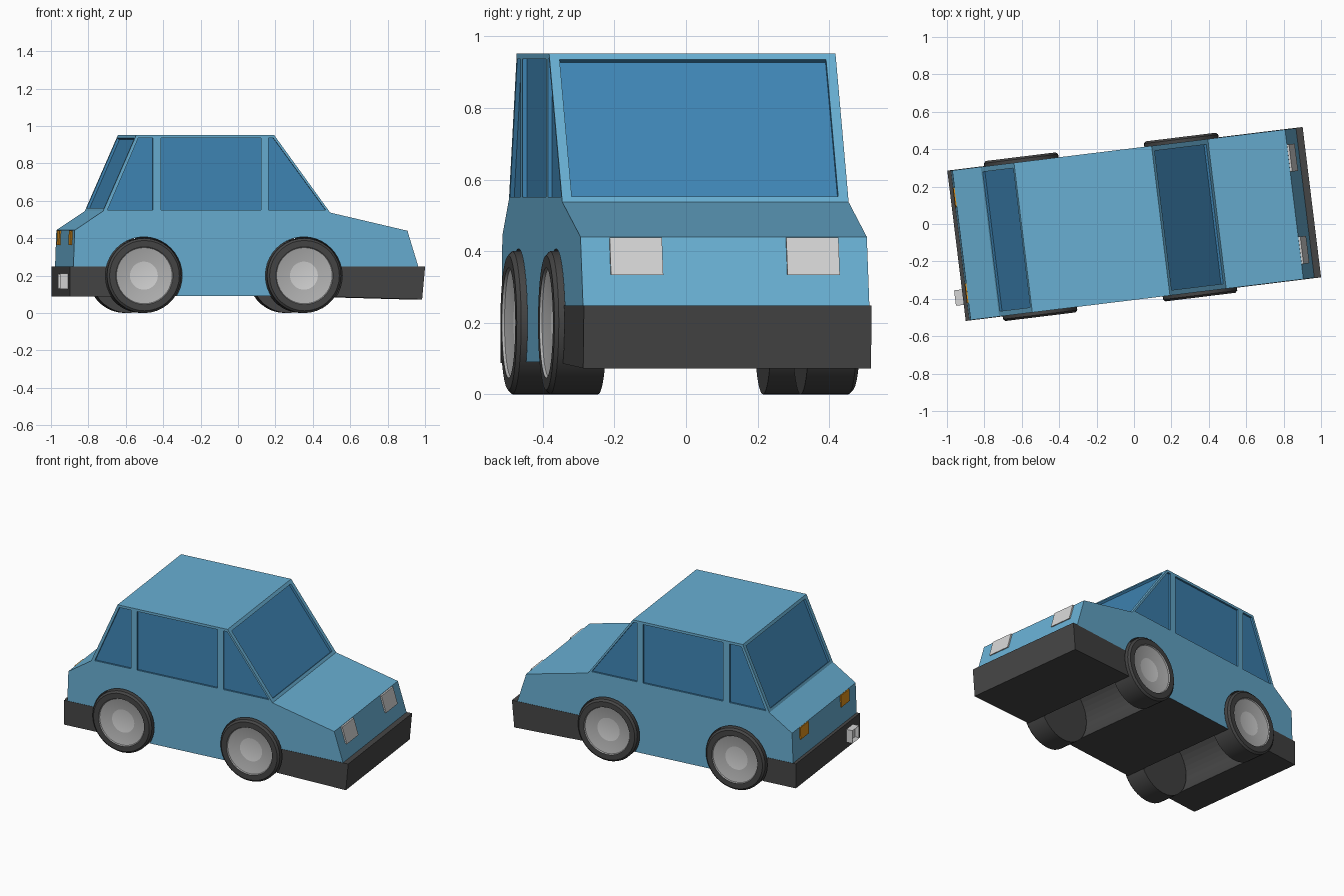
import bpy, bmesh, math

if "Cube" in bpy.data.objects:
    bpy.data.objects.remove(bpy.data.objects["Cube"])

YAW = math.radians(7)      # the car stands slightly turned
HALF = 0.403               # half body width
AXLES = (-0.557, 0.305)


def material(name, rgb):
    m = bpy.data.materials.new(name)
    m.diffuse_color = (*rgb, 1)
    m.use_nodes = True
    m.node_tree.nodes["Principled BSDF"].inputs["Base Color"].default_value = m.diffuse_color
    return m


BLUE, GLASS, DARK, LIGHT, RIM, AMBER = range(6)
MATS = [material("body blue", (0.14, 0.43, 0.65)),
        material("window blue", (0.05, 0.24, 0.47)),
        material("dark grey", (0.06, 0.06, 0.06)),
        material("light grey", (0.66, 0.66, 0.66)),
        material("rim grey", (0.45, 0.45, 0.45)),
        material("amber", (0.75, 0.29, 0.012))]


def finish(name, bm):
    bmesh.ops.recalc_face_normals(bm, faces=bm.faces)
    me = bpy.data.meshes.new(name)
    bm.to_mesh(me)
    bm.free()
    for m in MATS:
        me.materials.append(m)
    ob = bpy.data.objects.new(name, me)
    bpy.context.collection.objects.link(ob)
    ob.rotation_euler.z = YAW
    return ob


def add_prism(bm, profile, v0, v1, mat):
    """Side-view (x, z) outline extruded across the car from v0 to v1."""
    a = [bm.verts.new((x, v0, z)) for x, z in profile]
    b = [bm.verts.new((x, v1, z)) for x, z in profile]
    n = len(a)
    faces = [bm.faces.new(a), bm.faces.new(b[::-1])]
    faces += [bm.faces.new((a[i], b[i], b[(i + 1) % n], a[(i + 1) % n])) for i in range(n)]
    for f in faces:
        f.material_index = mat


def prism(name, profile, v0, v1, mat):
    bm = bmesh.new()
    add_prism(bm, profile, v0, v1, mat)
    return finish(name, bm)


def circle(x, z, r, n):
    return [(x + r * math.cos(2 * math.pi * i / n), z + r * math.sin(2 * math.pi * i / n))
            for i in range(n)]


def cut(ob, cutter):
    m = ob.modifiers.new("cut", "BOOLEAN")
    m.operation = "DIFFERENCE"
    m.solver = "EXACT"
    m.object = cutter
    cutter.hide_render = True
    cutter.hide_set(True)


# Body shell with dark underside
body = prism("body", [(-0.936, 0.09), (-0.936, 0.25), (-0.929, 0.443), (-0.776, 0.545),
                      (-0.597, 0.953), (0.144, 0.953), (0.447, 0.537), (0.863, 0.44),
                      (0.923, 0.245), (0.93, 0.09)], -HALF, HALF, BLUE)
for p in body.data.polygons:
    if p.normal.z < -0.9:
        p.material_index = DARK

# Bumpers
front_bumper = prism("front_bumper", [(0.4, 0.088), (0.942, 0.073), (0.958, 0.248), (0.4, 0.248)],
                     -HALF - 0.002, HALF + 0.002, DARK)
rear_bumper = prism("rear_bumper", [(-0.956, 0.088), (-0.65, 0.088), (-0.65, 0.248), (-0.956, 0.248)],
                    -HALF - 0.002, HALF + 0.002, DARK)

# Wheel arches cut across the full width
bm = bmesh.new()
for x in AXLES:
    add_prism(bm, circle(x, 0.2, 0.207, 40), -0.6, 0.6, DARK)
arches = finish("arch_cutter", bm)
for ob in (body, front_bumper, rear_bumper):
    cut(ob, arches)

# Recessed windows
SIDE = [[(-0.752, 0.552), (-0.508, 0.552), (-0.508, 0.937), (-0.586, 0.937)],
        [(-0.465, 0.552), (0.075, 0.552), (0.075, 0.937), (-0.465, 0.937)],
        [(0.115, 0.552), (0.422, 0.552), (0.14, 0.937), (0.115, 0.937)]]
D = 0.012
bm = bmesh.new()
for outline in SIDE:
    for s in (-1, 1):
        add_prism(bm, outline, s * (HALF - D), s * (HALF + 0.05), GLASS)
for (x0, z0), (x1, z1), s in (((0.435, 0.553), (0.157, 0.935), 1),
                              ((-0.769, 0.561), (-0.605, 0.935), -1)):
    add_prism(bm, [(x0 - s * D, z0 - D * 0.7), (x0 + s * 0.04, z0 + 0.028),
                   (x1 + s * 0.04, z1 + 0.028), (x1 - s * D, z1 - D * 0.7)], -0.375, 0.375, GLASS)
cut(body, finish("window_cutter", bm))

# Head lights and tail lights
for s, side in ((-1, "right"), (1, "left")):
    prism("head_light_" + side, [(0.885, 0.337), (0.905, 0.333), (0.874, 0.438), (0.855, 0.438)],
          s * 0.175, s * 0.322, LIGHT)
    prism("tail_light_" + side, [(-0.92, 0.365), (-0.939, 0.365), (-0.936, 0.441), (-0.92, 0.441)],
          s * 0.205, s * 0.31, AMBER)

# Exhaust pipe with hollow end
bm = bmesh.new()
add_prism(bm, [(-0.998, 0.128), (-0.94, 0.128), (-0.94, 0.212), (-0.998, 0.212)], -0.318, -0.235, LIGHT)
bm.faces.ensure_lookup_table()
end = min(bm.faces, key=lambda f: f.calc_center_median().x)
bmesh.ops.recalc_face_normals(bm, faces=bm.faces)
bmesh.ops.inset_region(bm, faces=[end], thickness=0.018, depth=-0.02)
finish("exhaust_pipe", bm)


# Wheels: lathe outline (radius, distance from car centre, colour of next band)
OUTLINE = [(0.075, 0.408, RIM), (0.15, 0.424, RIM), (0.154, 0.431, DARK), (0.188, 0.431, DARK),
           (0.2, 0.42, DARK), (0.2, 0.285, DARK)]
N = 36
for x, end_name in zip(AXLES, ("rear", "front")):
    for s, side in ((-1, "right"), (1, "left")):
        bm = bmesh.new()
        rings = [[bm.verts.new((px, s * y, pz)) for px, pz in circle(x, 0.2, r, N)]
                 for r, y, _ in OUTLINE]
        bm.faces.new(rings[0]).material_index = LIGHT
        bm.faces.new(rings[-1]).material_index = DARK
        for k in range(len(rings) - 1):
            for i in range(N):
                j = (i + 1) % N
                f = bm.faces.new((rings[k][i], rings[k][j], rings[k + 1][j], rings[k + 1][i]))
                f.material_index = OUTLINE[k][2]
        ob = finish(f"{end_name}_wheel_{side}", bm)
        bpy.ops.object.select_all(action="DESELECT")
        ob.select_set(True)
        bpy.context.view_layer.objects.active = ob
        bpy.ops.object.shade_smooth_by_angle(angle=math.radians(30))
